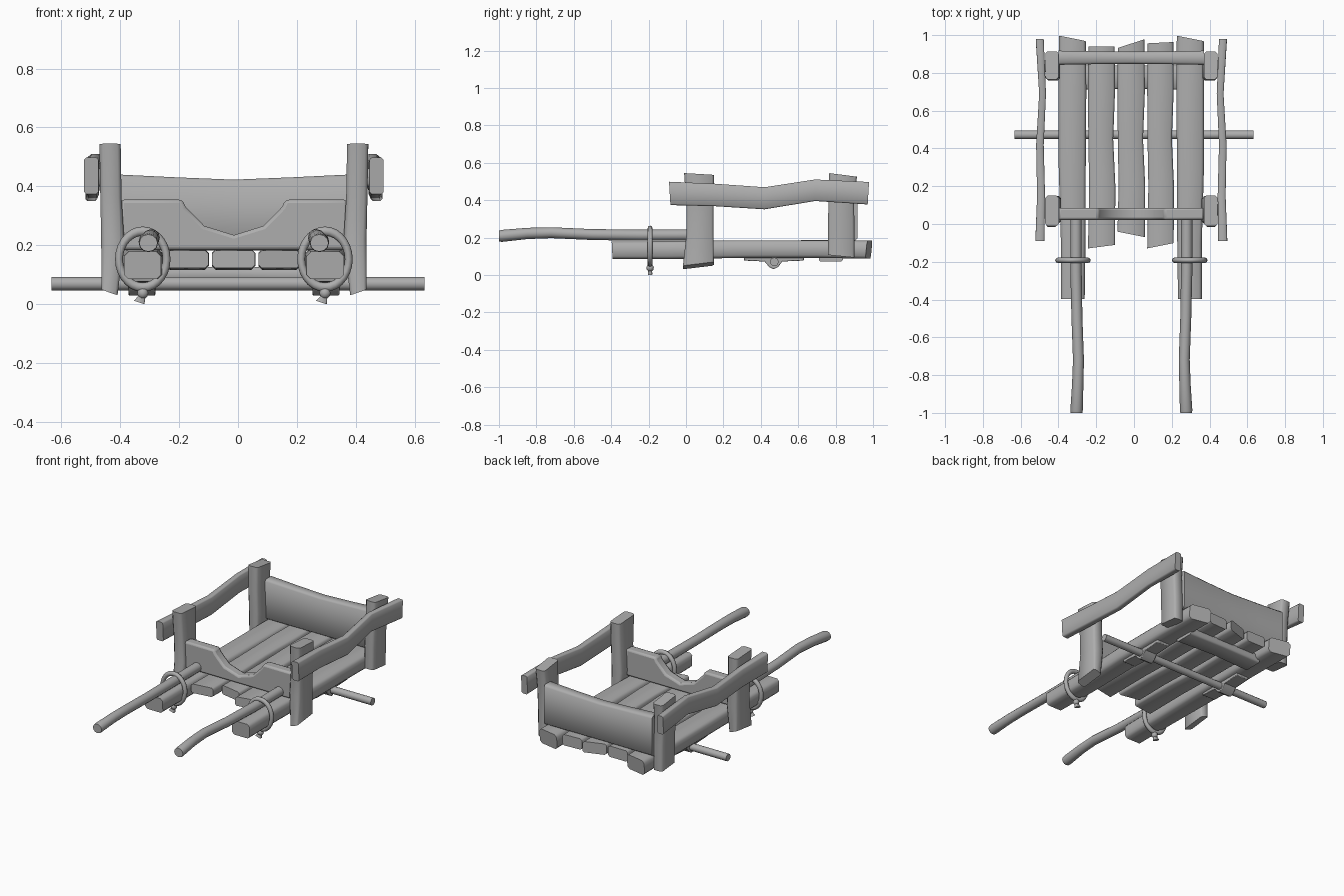
import bpy, bmesh, math
from mathutils import Vector

if "Cube" in bpy.data.objects:
    bpy.data.objects.remove(bpy.data.objects["Cube"], do_unlink=True)

wood = bpy.data.materials.new("grey wood")
wood.use_nodes = True
wood.diffuse_color = (0.42, 0.42, 0.42, 1)
wood.node_tree.nodes["Principled BSDF"].inputs["Base Color"].default_value = wood.diffuse_color

MID = -0.014  # the cart body sits slightly off the axle centre
SIDES = (("right", -1), ("left", 1))


def finish(name, bm, angle=50):
    bmesh.ops.recalc_face_normals(bm, faces=bm.faces)
    mesh = bpy.data.meshes.new(name)
    bm.to_mesh(mesh)
    bm.free()
    mesh.materials.append(wood)
    ob = bpy.data.objects.new(name, mesh)
    bpy.context.collection.objects.link(ob)
    bpy.ops.object.select_all(action="DESELECT")
    ob.select_set(True)
    bpy.context.view_layer.objects.active = ob
    bpy.ops.object.shade_smooth_by_angle(angle=math.radians(angle))
    return ob


def section(w, h, rounded):
    """Chamfered rectangle or ellipse, as (u, v) offsets."""
    if rounded:
        ring = [math.tau * i / 12 for i in range(12)]
        return [(w / 2 * math.cos(a), h / 2 * math.sin(a)) for a in ring]
    a, b, c = w / 2, h / 2, min(w, h) * 0.16
    return [(a, c - b), (a, b - c), (a - c, b), (c - a, b),
            (-a, b - c), (-a, c - b), (c - a, -b), (a - c, -b)]


def sweep(name, axis, stations, rounded=False, skew=((0, 0), (0, 0))):
    """Beam along an axis; stations are (t, u, v, width, height).
    skew slants the first and last end by slopes in u and v."""
    bm = bmesh.new()
    rings = []
    for i, (t, u, v, w, h) in enumerate(stations):
        su, sv = skew[0] if i == 0 else skew[1] if i == len(stations) - 1 else (0, 0)
        ring = []
        for du, dv in section(w, h, rounded):
            along = t + su * du + sv * dv
            co = {"x": (along, u + du, v + dv),
                  "y": (u + du, along, v + dv),
                  "z": (u + du, v + dv, along)}[axis]
            ring.append(bm.verts.new(co))
        rings.append(ring)
    for a, b in zip(rings, rings[1:]):
        n = len(a)
        for i in range(n):
            bm.faces.new((a[i], a[(i + 1) % n], b[(i + 1) % n], b[i]))
    bm.faces.new(rings[0])
    bm.faces.new(rings[-1])
    return finish(name, bm)


def slab(name, outline, place, start, end, bevel):
    """Extrude a flat outline from start to end with softened edges."""
    bm = bmesh.new()
    face = bm.faces.new([bm.verts.new(place(p, start)) for p in outline])
    new = bmesh.ops.extrude_face_region(bm, geom=[face])["geom"]
    shift = Vector(place((0, 0), end)) - Vector(place((0, 0), start))
    bmesh.ops.translate(bm, vec=shift, verts=[g for g in new if isinstance(g, bmesh.types.BMVert)])
    ob = finish(name, bm, 40)
    mod = ob.modifiers.new("soft edges", "BEVEL")
    mod.width = bevel
    mod.segments = 2
    mod.limit_method = "ANGLE"
    mod.angle_limit = math.radians(60)
    return ob


def mirrored(stations, s):
    return [(t, MID + s * u, v, w, h) for t, u, v, w, h in stations]


# Floor planks
planks = [  # name, centre x, front y, back y, front slant, back slant, width
    ("floor_plank_right", -0.172, -0.12, 0.94, 0.13, 0.0, 0.143),
    ("floor_plank_middle", -0.015, -0.055, 0.955, -0.2, 0.33, 0.145),
    ("floor_plank_left", 0.14, -0.115, 0.96, 0.2, 0.05, 0.14),
]
for name, x, y0, y1, k0, k1, w in planks:
    sweep(name, "y", [(y0, x, 0.153, w, 0.058),
                      (0.2, x + 0.004, 0.152, w * 0.97, 0.064),
                      (0.45, x - 0.004, 0.15, w * 0.92, 0.066),
                      (0.7, x, 0.152, w, 0.07),
                      (y1, x, 0.15, w * 0.97, 0.07)], skew=((k0, 0), (k1, 0)))

for side, s in SIDES:
    # Long outer floor beams
    sweep(side + "_floor_beam", "y",
          mirrored([(-0.395, 0.31, 0.132, 0.126, 0.093),
                    (-0.1, 0.308, 0.133, 0.13, 0.096),
                    (0.3, 0.313, 0.138, 0.143, 0.094),
                    (0.7, 0.312, 0.138, 0.147, 0.092),
                    (0.978, 0.312, 0.135, 0.143, 0.096)], s),
          skew=((0, -0.05), (-0.2, 0.1)))

    # Corner posts
    sweep(side + "_front_post", "z",
          mirrored([(0.05, 0.422, 0.066, 0.055, 0.165),
                    (0.22, 0.411, 0.075, 0.078, 0.145),
                    (0.36, 0.417, 0.075, 0.072, 0.145),
                    (0.54, 0.42, 0.07, 0.072, 0.16)], s),
          skew=((s * 0.35, 0.12), (0, -0.06)))
    sweep(side + "_rear_post", "z",
          mirrored([(0.1, 0.412, 0.83, 0.065, 0.14),
                    (0.25, 0.412, 0.83, 0.07, 0.14),
                    (0.4, 0.418, 0.83, 0.07, 0.138),
                    (0.535, 0.42, 0.84, 0.07, 0.148)], s),
          skew=((0, -0.1), (0, -0.13)))

    # Wavy side rails, outside the posts
    sweep(side + "_side_rail", "y",
          mirrored([(-0.087, 0.484, 0.436, 0.048, 0.125),
                    (0.15, 0.478, 0.428, 0.042, 0.12),
                    (0.42, 0.484, 0.41, 0.04, 0.118),
                    (0.69, 0.47, 0.453, 0.036, 0.115),
                    (0.975, 0.485, 0.437, 0.042, 0.12)], s),
          skew=((0, -0.06), (0, 0.06)))
    # Pegs joining rail and post
    for end, y in (("front", 0.075), ("rear", 0.835)):
        sweep(side + "_" + end + "_rail_peg", "x",
              [(MID + s * 0.43, y, 0.43, 0.06, 0.06),
               (MID + s * 0.48, y, 0.43, 0.06, 0.06)])

    # Pull handles
    sweep(side + "_handle", "y",
          mirrored([(-1.0, 0.29, 0.208, 0.062, 0.058),
                    (-0.985, 0.29, 0.209, 0.066, 0.064),
                    (-0.85, 0.284, 0.222, 0.06, 0.06),
                    (-0.72, 0.28, 0.226, 0.058, 0.058),
                    (-0.5, 0.288, 0.216, 0.058, 0.058),
                    (-0.25, 0.293, 0.213, 0.06, 0.06),
                    (0.05, 0.293, 0.214, 0.06, 0.06)], s), rounded=True)

    # Rope loop around handle and beam, with its knot
    x = MID + s * 0.309
    bpy.ops.mesh.primitive_torus_add(location=(x, -0.192, 0.153), rotation=(math.pi / 2, 0, 0),
                                     major_radius=0.085, minor_radius=0.014,
                                     major_segments=28, minor_segments=8)
    rope = bpy.context.object
    rope.name = side + "_rope_loop"
    rope.scale = (0.95, 1.12, 1)
    rope.data.materials.append(wood)
    bpy.ops.object.shade_smooth()
    bpy.ops.mesh.primitive_uv_sphere_add(location=(x, -0.192, 0.038), radius=0.02,
                                         segments=10, ring_count=6)
    knot = bpy.context.object
    knot.name = side + "_rope_knot"
    knot.data.materials.append(wood)
    bpy.ops.object.shade_smooth()
    sweep(side + "_rope_tail", "z", [(0.006, x - 0.012, -0.192, 0.036, 0.024),
                                     (0.035, x, -0.192, 0.018, 0.016)], skew=((-0.33, 0), (0, 0)))

    # Axle bracket below the beam
    outline = [(0.31, 0.1), (0.31, 0.077), (0.42, 0.072), (0.445, 0.042), (0.468, 0.03),
               (0.492, 0.042), (0.515, 0.072), (0.63, 0.077), (0.63, 0.1)]
    slab(side + "_axle_bracket", outline, lambda p, d: (d, p[0], p[1]),
         MID + s * 0.312 - 0.046, MID + s * 0.312 + 0.046, 0.004)

# Axle
sweep("axle", "x", [(-0.632, 0.472, 0.07, 0.046, 0.046), (0.632, 0.472, 0.07, 0.046, 0.046)],
      rounded=True)

# Cross brace under the rear floor
sweep("rear_cross_brace", "x", [(MID - 0.27, 0.775, 0.1, 0.13, 0.056),
                                (MID, 0.778, 0.102, 0.12, 0.05),
                                (MID + 0.27, 0.775, 0.1, 0.13, 0.056)])

# Tailboard with a sagging top edge
sweep("tailboard", "x", [(MID - 0.385, 0.88, 0.312, 0.075, 0.256),
                         (MID - 0.2, 0.88, 0.307, 0.068, 0.248),
                         (MID, 0.88, 0.303, 0.064, 0.24),
                         (MID + 0.2, 0.88, 0.307, 0.068, 0.248),
                         (MID + 0.385, 0.88, 0.312, 0.075, 0.256)])

# Front board with a worn notch
notch = [(0.385, 0.184), (0.385, 0.355), (0.175, 0.355), (0.163, 0.33), (0.1, 0.266)]
outline = notch + [(0, 0.235)] + [(-x, z) for x, z in reversed(notch)]
slab("front_board", outline, lambda p, d: (MID + p[0], d, p[1]), 0.022, 0.086, 0.012)
